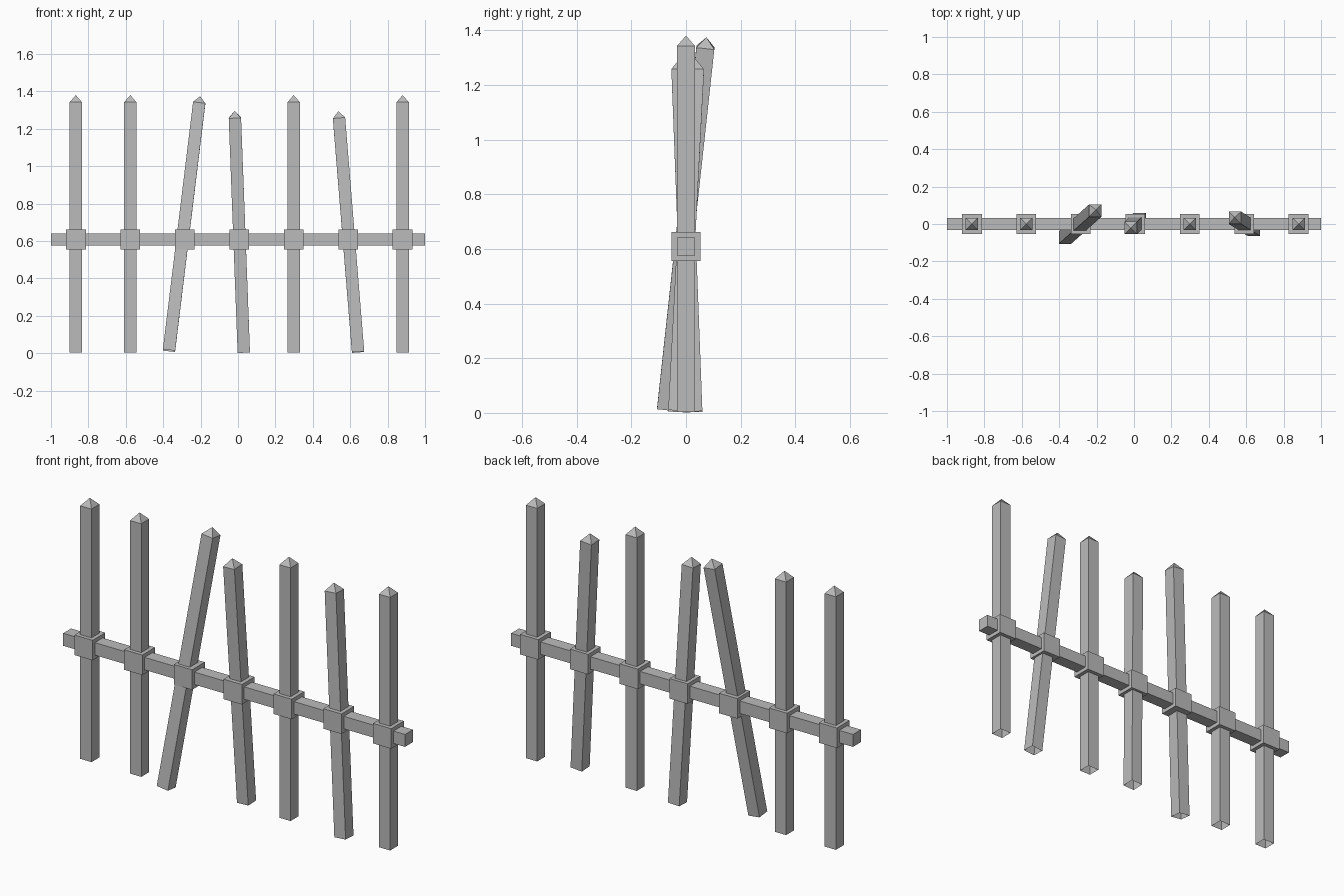
import bpy
import bmesh
from mathutils import Vector

cube = bpy.data.objects.get("Cube")
if cube:
    bpy.data.objects.remove(cube, do_unlink=True)

GREY = (0.5, 0.5, 0.5, 1.0)
iron = bpy.data.materials.new("grey_iron")
iron.use_nodes = True
iron.diffuse_color = GREY
iron.node_tree.nodes["Principled BSDF"].inputs["Base Color"].default_value = GREY


def add_object(name, bm):
    bmesh.ops.recalc_face_normals(bm, faces=bm.faces)
    mesh = bpy.data.meshes.new(name)
    bm.to_mesh(mesh)
    bm.free()
    mesh.materials.append(iron)
    obj = bpy.data.objects.new(name, mesh)
    bpy.context.collection.objects.link(obj)
    return obj


def box(name, centre, size):
    bm = bmesh.new()
    bmesh.ops.create_cube(bm, size=1)
    bmesh.ops.scale(bm, vec=size, verts=bm.verts)
    add_object(name, bm).location = centre


def picket(name, foot, tip, half=0.033, point=0.038):
    """Square tube, open at the foot, closed by a pyramid at the tip."""
    foot, tip = Vector(foot), Vector(tip)
    axis = tip - foot
    corners = [(-half, -half), (half, -half), (half, half), (-half, half)]
    bm = bmesh.new()
    low = [bm.verts.new((x, y, 0)) for x, y in corners]
    high = [bm.verts.new((x, y, axis.length - point)) for x, y in corners]
    apex = bm.verts.new((0, 0, axis.length))
    for i in range(4):
        j = (i + 1) % 4
        bm.faces.new((low[i], low[j], high[j], high[i]))
        bm.faces.new((high[i], high[j], apex))
    obj = add_object(name, bm)
    obj.rotation_mode = 'QUATERNION'
    obj.rotation_quaternion = Vector((0, 0, 1)).rotation_difference(axis)
    obj.location = foot


# Horizontal rail
RAIL_Z = 0.608
box("rail", (0, 0, RAIL_Z), (2.0, 0.066, 0.066))

# Bent pickets: foot and tip points by position along the rail
bent = {
    2: ((-0.369, -0.073, 0.014), (-0.203, 0.075, 1.374)),
    3: ((0.031, 0.027, 0.004), (-0.018, -0.022, 1.296)),
    5: ((0.642, -0.032, 0.006), (0.537, 0.035, 1.294)),
}

# Pickets, each with a collar around the rail
for i in range(7):
    x = -0.867 + i * 0.2912
    foot, tip = bent.get(i, ((x, 0, 0.004), (x, 0, 1.38)))
    picket(f"picket_{i + 1}", foot, tip)
    box(f"collar_{i + 1}", (x, 0, RAIL_Z), (0.106, 0.106, 0.106))
